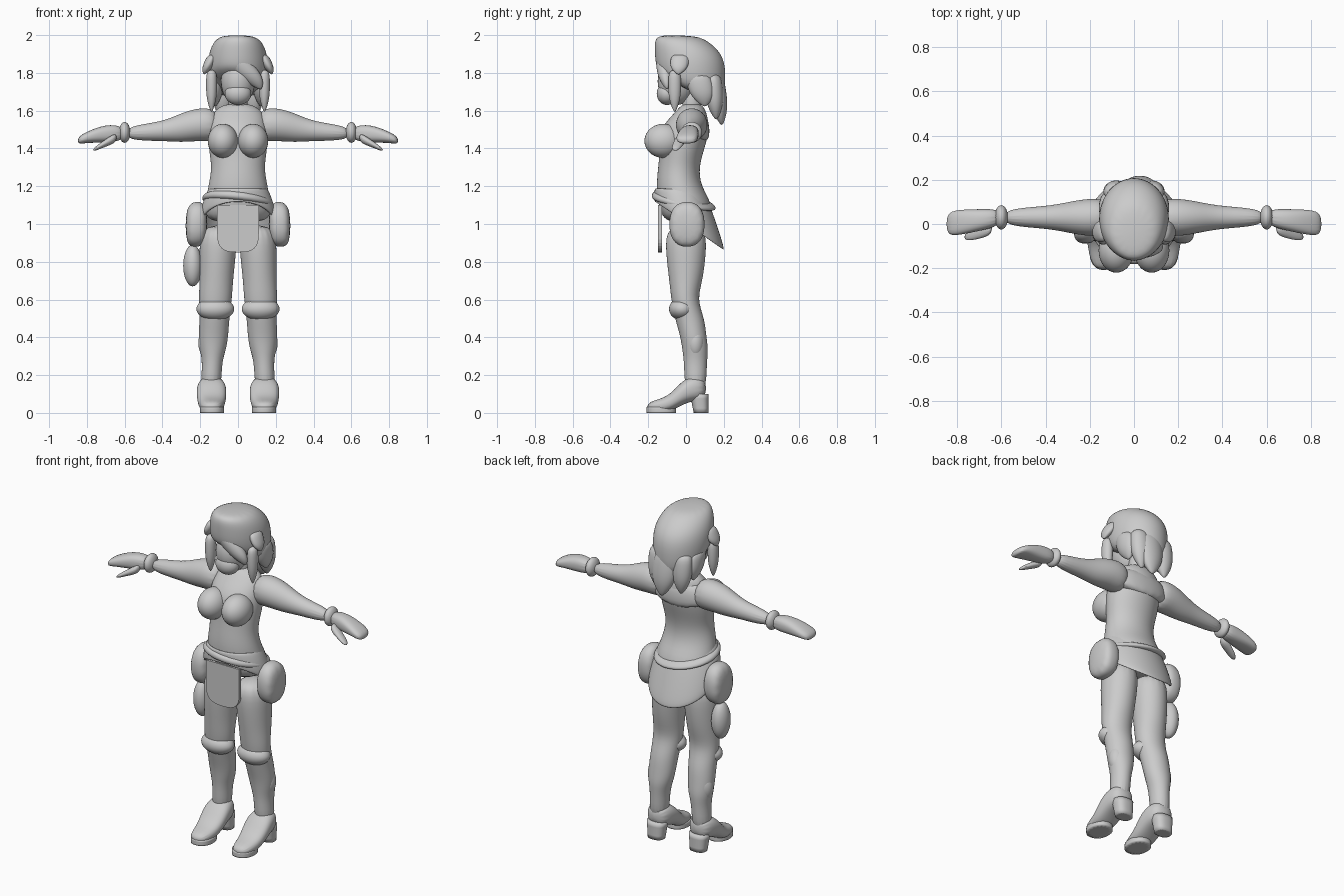
import bpy, bmesh, math
from mathutils import Vector

cube = bpy.data.objects.get("Cube")
if cube:
    bpy.data.objects.remove(cube)

clay = bpy.data.materials.new("clay grey")
clay.use_nodes = True
clay.diffuse_color = (.6, .6, .6, 1)
shader = clay.node_tree.nodes["Principled BSDF"]
shader.inputs["Base Color"].default_value = clay.diffuse_color


def finish(name, bm, smooth=True, subdivide=False, thickness=0):
    """Turn a bmesh into a shaded object with its modifiers."""
    bmesh.ops.recalc_face_normals(bm, faces=bm.faces)
    mesh = bpy.data.meshes.new(name)
    bm.to_mesh(mesh)
    bm.free()
    mesh.materials.append(clay)
    for face in mesh.polygons:
        face.use_smooth = smooth
    obj = bpy.data.objects.new(name, mesh)
    bpy.context.collection.objects.link(obj)
    if thickness:
        obj.modifiers.new("thickness", "SOLIDIFY").thickness = thickness
    if subdivide:
        rounding = obj.modifiers.new("rounding", "SUBSURF")
        rounding.levels = rounding.render_levels = 2


def loft(name, axis, rows, start=0, end=None, side=1, square=1,
         slant=None, thickness=0, crisp=False, segments=16):
    """Skin oval rings placed along an axis.

    Each row gives the position on the axis, the radius across, then the
    centre and radius on the last axis. The centre across runs from start
    to end. Slant maps ring index and direction to a shift along the axis.
    """
    bm = bmesh.new()
    crease = bm.edges.layers.float.new("crease_edge")
    end = start if end is None else end
    first, last = rows[0][0], rows[-1][0]
    rings = []
    for index, (at, across, centre, radius) in enumerate(rows):
        middle = start + (end - start) * (at - first) / (last - first)
        ring = []
        for step in range(segments):
            angle = math.tau * (step + .5) / segments
            u, v = (math.copysign(abs(w) ** square, w)
                    for w in (math.cos(angle), math.sin(angle)))
            point = [middle + across * u, centre + radius * v]
            shift = slant(index, u, v) if slant else 0
            point.insert("xyz".index(axis), at + shift)
            point[0] *= side
            ring.append(bm.verts.new(point))
        rings.append(ring)
    for lower, upper in zip(rings, rings[1:]):
        for i in range(segments):
            bm.faces.new((lower[i - 1], lower[i], upper[i], upper[i - 1]))
    if not thickness:
        for ring in (rings[0], rings[-1]):
            cap = bm.faces.new(ring)
            for edge in cap.edges:
                edge[crease] = float(crisp)
    finish(name, bm, subdivide=True, thickness=thickness)


def ball(name, centre, radii):
    """Smooth ellipsoid."""
    bm = bmesh.new()
    bmesh.ops.create_uvsphere(bm, u_segments=32, v_segments=20, radius=1)
    bmesh.ops.scale(bm, vec=Vector(radii), verts=bm.verts)
    bmesh.ops.translate(bm, vec=Vector(centre), verts=bm.verts)
    finish(name, bm)


def strand(name, root, tip, width, depth):
    """Tapering strand of hair hanging from root to tip."""
    root, tip = Vector(root), Vector(tip)
    rows = []
    for t in (0, .3, .7, 1):
        p = root.lerp(tip, t)
        swell = .1 + math.sin(math.pi * (1 - t) ** .6 * .7)
        rows.append((p.z, width * swell, p.y, depth * swell))
    loft(name, "z", rows, start=root.x, end=tip.x, segments=10)


# Torso, neck and the short jacket over the upper back
loft("torso", "z", [
    (1, .18, 0, .12),
    (1.1, .18, 0, .15),
    (1.2, .16, -.04, .12),
    (1.3, .14, -.04, .11),
    (1.4, .16, -.02, .12),
    (1.5, .16, -.01, .14),
    (1.6, .14, .03, .08),
    (1.64, .06, .03, .05)])
ball("neck", (0, .03, 1.64), (.05, .05, .12))
loft("jacket_back", "z", [
    (1.42, .16, .06, .06),
    (1.5, .19, .05, .08),
    (1.6, .16, .04, .07)],
    slant=lambda i, u, v: .03 * u * u if i == 0 else 0)

# Skirt flaring downward, with its hem high in front and low behind
flare = [step / 4 for step in range(5)]
loft("skirt", "z",
     [(.99 + .2 * t, .21 - .05 * t * t, .02 - .06 * t, .19 - .06 * t) for t in flare],
     slant=lambda i, u, v: -.13 * v * (1 - flare[i]) ** 1.5, thickness=.015)

# Belt sweeping across the hips
loft("belt", "z", [
    (1.09, .19, -.01, .17),
    (1.12, .2, -.01, .18),
    (1.16, .17, -.03, .14)],
    slant=lambda i, u, v: -.03 * v - .02 * u)

# Front apron: flat panel with a rounded lower end
outline = [(-.11, 1.1)]
for step in range(17):
    angle = math.pi * (1 + step / 16)
    u, v = math.cos(angle), math.sin(angle)
    outline.append((math.copysign(abs(u) ** .7, u) * .11, .95 - abs(v) ** .7 * .1))
outline.append((.11, 1.1))
bm = bmesh.new()
panel = bm.faces.new([bm.verts.new((x, -.147, z)) for x, z in outline])
extruded = bmesh.ops.extrude_face_region(bm, geom=[panel])["geom"]
bmesh.ops.translate(bm, vec=(0, .02, 0),
                    verts=[v for v in extruded if isinstance(v, bmesh.types.BMVert)])
finish("front_apron", bm, smooth=False)

# Parts that repeat on both sides
for label, side in (("left_", 1), ("right_", -1)):
    ball(label + "breast", (side * .08, -.12, 1.44), (.08, .1, .09))

    # Arm, cuff and mitten-like hand
    loft(label + "arm", "x", [
        (.1, .08, 1.52, .09),
        (.2, .09, 1.53, .09),
        (.3, .07, 1.51, .08),
        (.4, .05, 1.49, .05),
        (.6, .04, 1.48, .04)], start=.03, side=side)
    ball(label + "cuff", (side * .6, .03, 1.485), (.03, .055, .055))
    loft(label + "hand", "x", [
        (.6, .04, 1.48, .04),
        (.7, .05, 1.48, .05),
        (.8, .06, 1.46, .03),
        (.85, .05, 1.44, .02)], start=.03, end=0, side=side, square=.8)
    loft(label + "thumb", "x", [
        (.64, .03, 1.46, .03),
        (.7, .03, 1.43, .02),
        (.77, .02, 1.39, .01)], start=-.02, end=-.06, side=side)

    # Leg with knee pad and shin guard
    loft(label + "leg", "z", [
        (1, .1, 0, .11),
        (.85, .1, 0, .11),
        (.7, .09, 0, .09),
        (.6, .09, -.01, .07),
        (.5, .08, .02, .08),
        (.4, .08, .04, .07),
        (.33, .07, .05, .07),
        (.26, .05, .05, .06),
        (.1, .06, .05, .06)], start=.1, end=.145, side=side)
    ball(label + "knee_pad", (side * .12, -.02, .55), (.1, .07, .06))
    ball(label + "shin_guard", (side * .15, .05, .37), (.06, .05, .09))

    # Heeled boot
    loft(label + "boot", "y", [
        (-.21, .05, .03, .03),
        (-.1, .07, .04, .04),
        (-.04, .08, .09, .06),
        (.02, .08, .13, .07),
        (.11, .06, .13, .06)], start=.14, side=side, square=.8)
    loft(label + "heel", "z", [
        (0, .05, .08, .04),
        (.1, .06, .07, .05)], start=.14, side=side, square=.8, crisp=True)
    loft(label + "sole", "z", [
        (0, .065, -.13, .08),
        (.03, .065, -.13, .08)], start=.137, side=side, square=.9, crisp=True)

    loft(label + "hip_pad", "x", [
        (.16, .09, 1, .11),
        (.22, .1, 1, .13),
        (.28, .09, .99, .11)], start=.005, side=side, square=.85, segments=12)

    # Loose hair strands
    strand(label + "front_lock", (side * .14, -.06, 1.82), (side * .14, -.06, 1.59), .03, .035)
    strand(label + "flick", (side * .13, -.03, 1.9), (side * .18, -.04, 1.79), .03, .05)
    strand(label + "side_lock", (side * .12, .06, 1.8), (side * .12, .1, 1.62), .04, .07)
    strand(label + "back_lock", (side * .08, .14, 1.8), (side * .08, .16, 1.55), .06, .05)

# Pouch hanging on one thigh
ball("right_pouch", (-.24, .01, .78), (.05, .06, .11))

# Face and jaw
ball("face", (0, -.05, 1.755), (.09, .1, .125))
ball("jaw", (0, -.1, 1.69), (.07, .055, .06))

# Hair cap with a slanted fringe, longer behind
loft("hair_cap", "z", [
    (1.7, .14, .03, .17),
    (1.8, .165, .025, .19),
    (1.9, .16, .02, .19),
    (1.97, .13, -.02, .15),
    (2, .08, -.04, .1)],
    slant=lambda i, u, v: -.1 * .4 ** i * (v + .3 * u * (v < 0)))
strand("fringe_sweep", (-.03, -.12, 1.9), (.12, -.1, 1.71), .07, .045)
strand("centre_back_lock", (.02, .15, 1.8), (.03, .19, 1.52), .08, .05)
